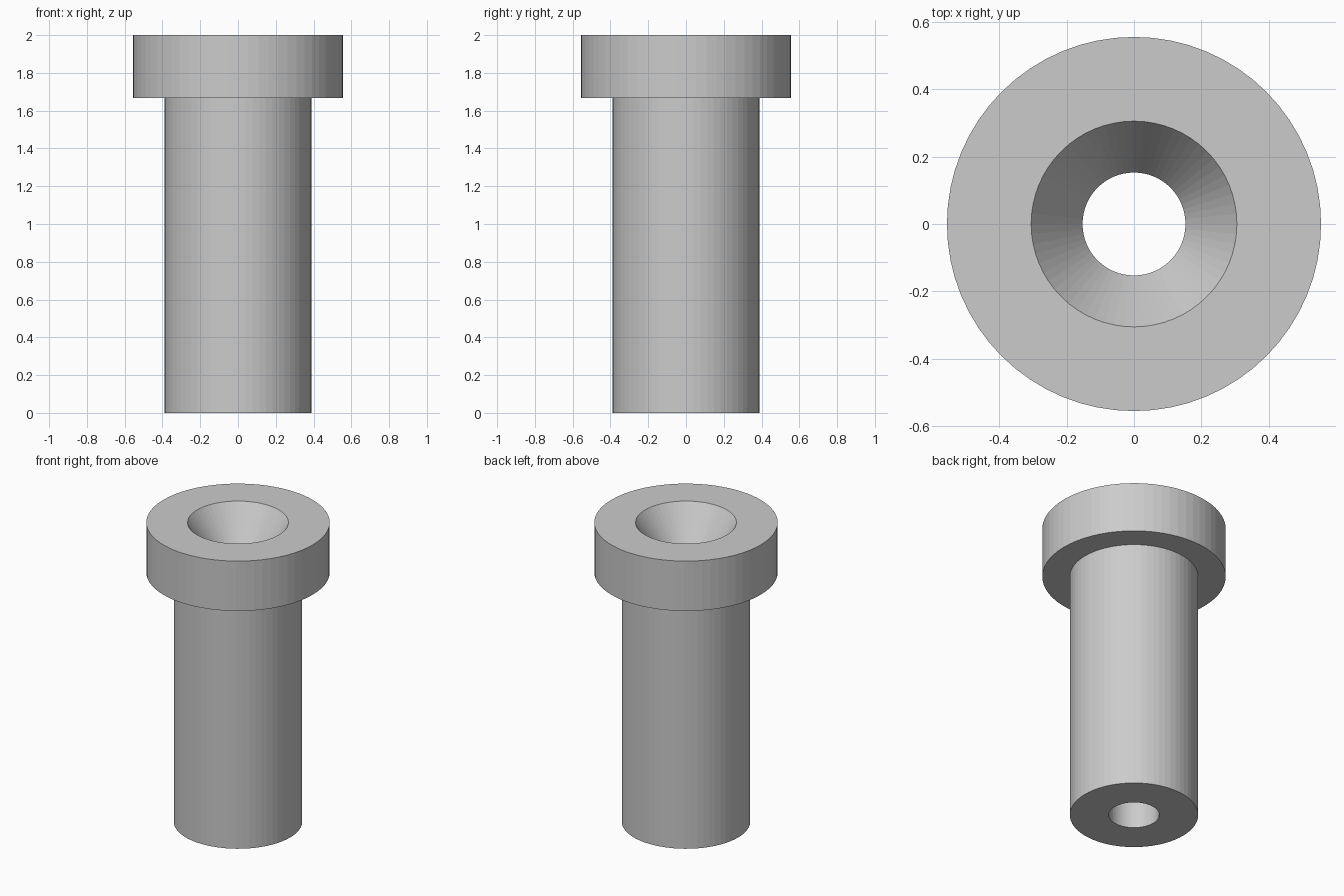
import bpy
import bmesh
from math import cos, sin, tau

SEGMENTS = 64
UNIT = 1 / 9  # part is drawn 18 units tall

# Remove the default cube
cube = bpy.data.objects.get("Cube")
if cube:
    bpy.data.objects.remove(cube, do_unlink=True)


def make_material(name, color):
    mat = bpy.data.materials.new(name)
    mat.use_nodes = True
    mat.diffuse_color = color
    mat.node_tree.nodes["Principled BSDF"].inputs["Base Color"].default_value = color
    return mat


def lathe(name, profile, mat):
    """Revolve a closed (radius, height) profile around the z axis."""
    bm = bmesh.new()
    rings = [
        [bm.verts.new((r * UNIT * cos(tau * i / SEGMENTS),
                       r * UNIT * sin(tau * i / SEGMENTS), z * UNIT))
         for i in range(SEGMENTS)]
        for r, z in profile
    ]
    for k, lower in enumerate(rings):
        upper = rings[(k + 1) % len(rings)]
        for i in range(SEGMENTS):
            j = (i + 1) % SEGMENTS
            bm.faces.new((lower[i], lower[j], upper[j], upper[i]))
    bmesh.ops.recalc_face_normals(bm, faces=bm.faces)
    mesh = bpy.data.meshes.new(name)
    bm.to_mesh(mesh)
    bm.free()
    mesh.materials.append(mat)
    obj = bpy.data.objects.new(name, mesh)
    bpy.context.collection.objects.link(obj)
    return obj


grey = make_material("plain grey", (0.6, 0.6, 0.6, 1))

shaft_radius, head_radius = 3.5, 5
bore_radius, funnel_radius = 1.375, 2.75
height, head_height, funnel_depth = 18, 3, 2

# Flanged bushing: shaft, head, conical countersink and through bore
lathe("flanged_bushing", [
    (bore_radius, 0),
    (shaft_radius, 0),
    (shaft_radius, height - head_height),
    (head_radius, height - head_height),
    (head_radius, height),
    (funnel_radius, height),
    (bore_radius, height - funnel_depth),
], grey)
